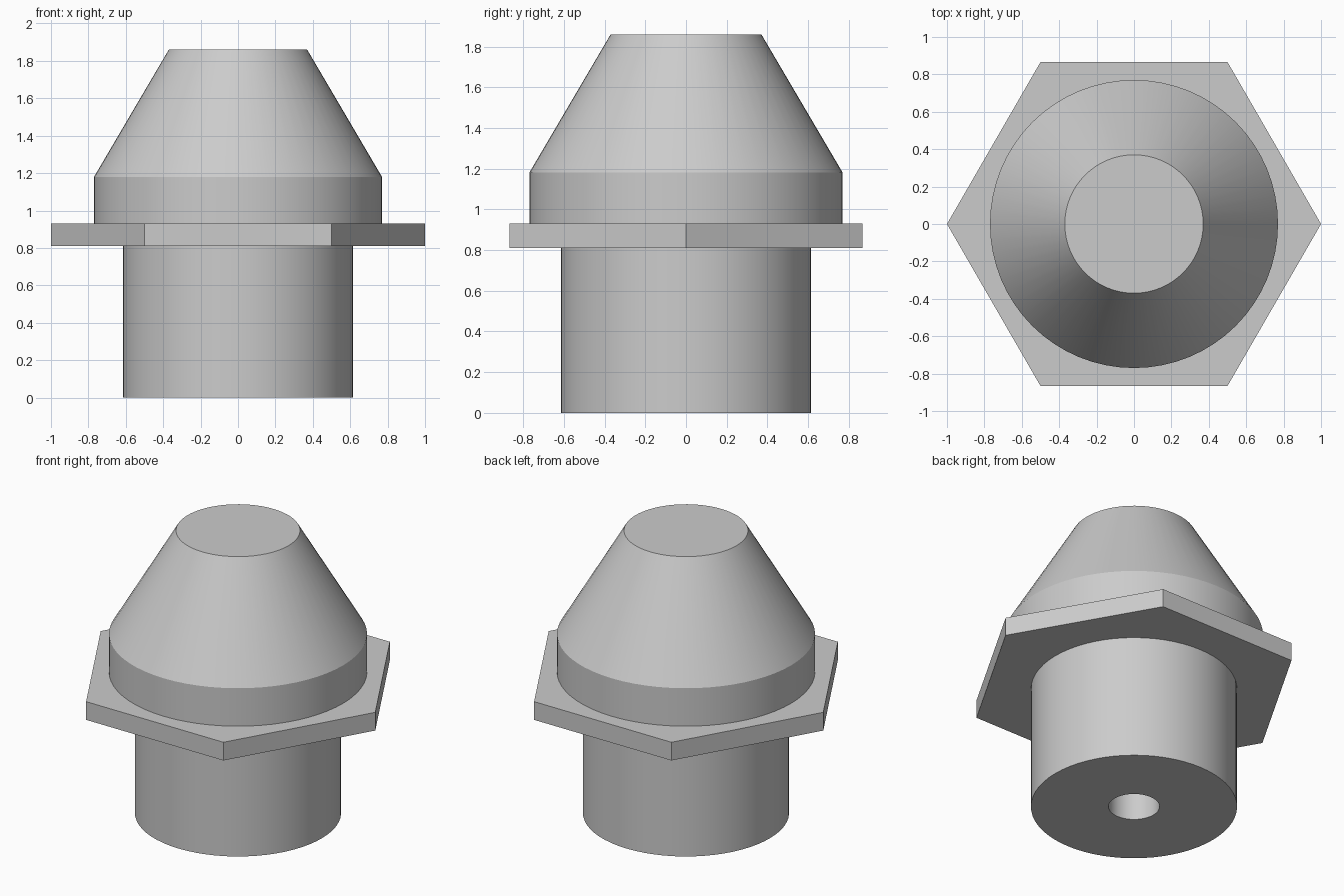
import bpy, bmesh, math

cube = bpy.data.objects.get("Cube")
if cube:
    bpy.data.objects.remove(cube, do_unlink=True)

grey = bpy.data.materials.new("plain_grey")
grey.use_nodes = True
grey.diffuse_color = (0.6, 0.6, 0.6, 1)
grey.node_tree.nodes["Principled BSDF"].inputs["Base Color"].default_value = (0.6, 0.6, 0.6, 1)


def lathe(name, profile, sides, smooth=True):
    """Revolve a (radius, height) profile about z, starting on +x."""
    bm = bmesh.new()
    verts = [bm.verts.new((r, 0, z)) for r, z in profile]
    edges = [bm.edges.new(pair) for pair in zip(verts, verts[1:])]
    bmesh.ops.spin(bm, geom=verts + edges, cent=(0, 0, 0), axis=(0, 0, 1),
                   angle=math.tau, steps=sides)
    bmesh.ops.remove_doubles(bm, verts=bm.verts, dist=0.0001)
    bmesh.ops.recalc_face_normals(bm, faces=bm.faces)
    mesh = bpy.data.meshes.new(name)
    bm.to_mesh(mesh)
    bm.free()
    mesh.materials.append(grey)
    obj = bpy.data.objects.new(name, mesh)
    bpy.context.collection.objects.link(obj)
    if smooth:
        bpy.ops.object.select_all(action='DESELECT')
        obj.select_set(True)
        bpy.context.view_layer.objects.active = obj
        bpy.ops.object.shade_smooth_by_angle(angle=math.radians(25))
    return obj


COLLAR_BOTTOM, COLLAR_TOP = 0.81, 0.93
SHANK, BORE, HEAD, TIP = 0.615, 0.152, 0.77, 0.37

# Round shank with a blind bore in its underside
lathe("shank", [(0, 0.8), (BORE, 0.8), (BORE, 0), (SHANK, 0),
                (SHANK, COLLAR_BOTTOM), (0, COLLAR_BOTTOM)], 64)

# Hexagonal collar plate
lathe("hex_collar", [(0, COLLAR_BOTTOM), (1, COLLAR_BOTTOM),
                     (1, COLLAR_TOP), (0, COLLAR_TOP)], 6, smooth=False)

# Head with a short straight band, a tapered cone and a flat top
lathe("tapered_head", [(0, COLLAR_TOP), (HEAD, COLLAR_TOP), (HEAD, 1.18),
                       (TIP, 1.86), (0, 1.86)], 64)
